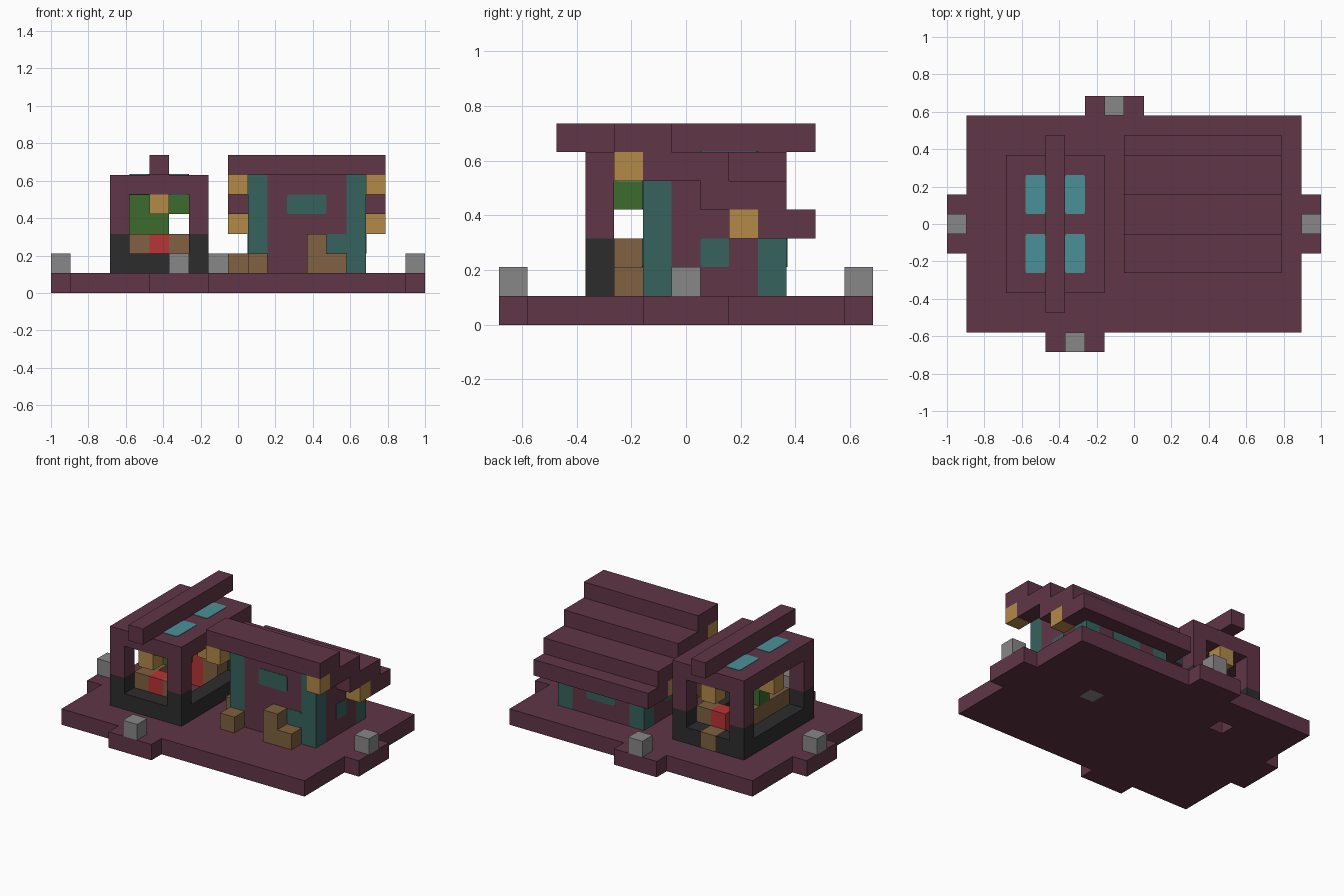
import bpy, bmesh
from mathutils import Vector

old = bpy.data.objects.get("Cube")
if old:
    bpy.data.objects.remove(old, do_unlink=True)

UNIT = 2 / 19                      # the model sits on a grid of cubes
ORIGIN = Vector((-9.5, -6.5, 0))


def material(name, *srgb):
    linear = [((c + 0.055) / 1.055) ** 2.4 for c in srgb] + [1]
    mat = bpy.data.materials.new(name)
    mat.use_nodes = True
    mat.diffuse_color = linear
    mat.node_tree.nodes["Principled BSDF"].inputs["Base Color"].default_value = linear
    return mat


maroon = material("maroon", .38, .21, .275)
charcoal = material("charcoal", .175, .175, .175)
grey = material("lamp grey", .53, .53, .53)
teal = material("teal", .21, .39, .37)
glass = material("light glass", .29, .57, .595)
amber = material("amber", .70, .54, .28)
brown = material("brown", .50, .38, .255)
red = material("red", .72, .205, .205)
green = material("green", .235, .42, .18)


def make(name, mat, spans, grow=(0, 0, 0), round_axis=None):
    """One object from boxes, each given by its first and last cell."""
    bm = bmesh.new()
    grow = Vector(grow)
    for first, last in spans:
        low = (Vector(first) + ORIGIN) * UNIT - grow
        high = (Vector(last) + Vector((1, 1, 1)) + ORIGIN) * UNIT + grow
        verts = bmesh.ops.create_cube(bm, size=1)["verts"]
        for v in verts:
            v.co = Vector([(low[a] + high[a]) / 2 + v.co[a] * (high[a] - low[a]) for a in range(3)])
    if round_axis is not None:
        edges = [e for e in bm.edges
                 if abs((e.verts[0].co - e.verts[1].co).normalized()[round_axis]) > .9]
        bmesh.ops.bevel(bm, geom=edges, offset=UNIT * .1, segments=2, profile=.5, affect='EDGES')
    mesh = bpy.data.meshes.new(name)
    bm.to_mesh(mesh)
    bm.free()
    mesh.materials.append(mat)
    obj = bpy.data.objects.new(name, mesh)
    bpy.context.collection.objects.link(obj)
    return obj


def box(name, mat, first, last=None):
    return make(name, mat, [(first, last or first)])


def pane(name, mat, first, last, axis):
    grow = [0, 0, 0]
    grow[axis] = .003
    return make(name, mat, [(first, last)], grow, axis)


# Ground slab with one open pit and one lamp set into it
make("ground_slab", maroon, [
    ((1, 1, 0), (17, 6, 0)), ((1, 7, 0), (12, 7, 0)), ((14, 7, 0), (17, 7, 0)),
    ((1, 8, 0), (17, 8, 0)), ((1, 9, 0), (4, 9, 0)), ((6, 9, 0), (17, 9, 0)),
    ((1, 10, 0), (17, 11, 0))])
box("floor_lamp", grey, (13, 7, 0))

# Steps on the four sides, each with a lamp
for side, x, y, along_x in (("front", 6, 0, 1), ("back", 8, 12, 1),
                            ("left", 18, 6, 0), ("right", 0, 6, 0)):
    dx, dy = along_x, 1 - along_x
    box(side + "_step", maroon, (x - dx, y - dy, 0), (x + dx, y + dy, 0))
    box(side + "_lamp", grey, (x, y, 1))

# Pavilion: corner posts, low walls, roof and ridge beam
for side, x in (("right", 3), ("left", 7)):
    for end, y in (("front", 3), ("back", 9)):
        box(f"pavilion_{end}_{side}_plinth", charcoal, (x, y, 1), (x, y, 2))
        box(f"pavilion_{end}_{side}_post", maroon, (x, y, 3), (x, y, 4))
    box(f"pavilion_{side}_low_wall", charcoal, (x, 4, 1), (x, 8, 1))
    box(f"pavilion_{side}_lantern", amber, (x, 6, 4))
box("pavilion_front_low_wall", charcoal, (4, 3, 1), (6, 3, 1))
make("pavilion_back_low_wall", charcoal, [((4, 9, 1), (4, 9, 1)), ((6, 9, 1), (6, 9, 1))])
box("pavilion_back_doorstep", brown, (5, 9, 1))
box("pavilion_roof", maroon, (3, 3, 5), (7, 9, 5))
box("pavilion_ridge_beam", maroon, (5, 2, 6), (5, 10, 6))
for end, y in (("front", 3), ("back", 9)):
    box(f"pavilion_{end}_lantern", amber, (5, y, 4))
for side, x in (("right", 4), ("left", 6)):
    for end, y in (("front", 4), ("back", 7)):
        pane(f"skylight_{end}_{side}", glass, (x, y, 5), (x, y + 1, 5), 2)

# Pavilion furniture and plants
box("counter", brown, (4, 4, 1), (4, 7, 2))
for end, y in (("front", 4), ("back", 8)):
    box(f"{end}_red_seat", red, (5, y, 1), (5, y, 2))
    box(f"{end}_side_table", brown, (6, y, 1), (6, y, 2))
box("counter_plant", green, (4, 6, 3), (4, 6, 4))
box("plant_branch", green, (5, 6, 3))
box("hanging_plant", green, (6, 4, 4))

# House walls, following the fall of the roof
make("house_walls", maroon, [
    ((11, 5, 1), (14, 5, 5)), ((10, 6, 1), (15, 6, 4)),
    ((10, 7, 1), (15, 8, 3)), ((11, 9, 1), (14, 9, 2))])
for side, x in (("right", 10), ("left", 15)):
    box(f"house_front_{side}_post", teal, (x, 5, 1), (x, 5, 5))
    box(f"house_back_{side}_post", teal, (x, 9, 1), (x, 9, 2))
    pane(f"house_{side}_window", teal, (x, 7, 2), (x, 7, 2), 0)

# House windows
pane("house_front_window", teal, (12, 5, 4), (13, 5, 4), 1)
pane("house_low_window", teal, (14, 5, 2), (14, 5, 2), 1)
pane("house_back_window", teal, (12, 9, 2), (13, 9, 2), 1)

# Stepped house roof
for step, (y, last_y, z) in enumerate(((4, 5, 6), (6, 7, 5), (7, 9, 4), (9, 10, 3))):
    box(f"roof_step_{step}", maroon, (9, y, z), (16, last_y, z))
for side, x in (("right", 9), ("left", 16)):
    box(f"eave_{side}", maroon, (x, 5, 5))
    box(f"front_{side}_house_lantern", amber, (x, 4, 5))
    box(f"back_{side}_house_lantern", amber, (x, 8, 3))

# Crates around the house
box("front_crate", brown, (10, 4, 1))
box("side_crate", brown, (9, 6, 1))
box("tall_crate", brown, (13, 4, 1), (13, 4, 2))
box("small_crate", brown, (14, 4, 1))
